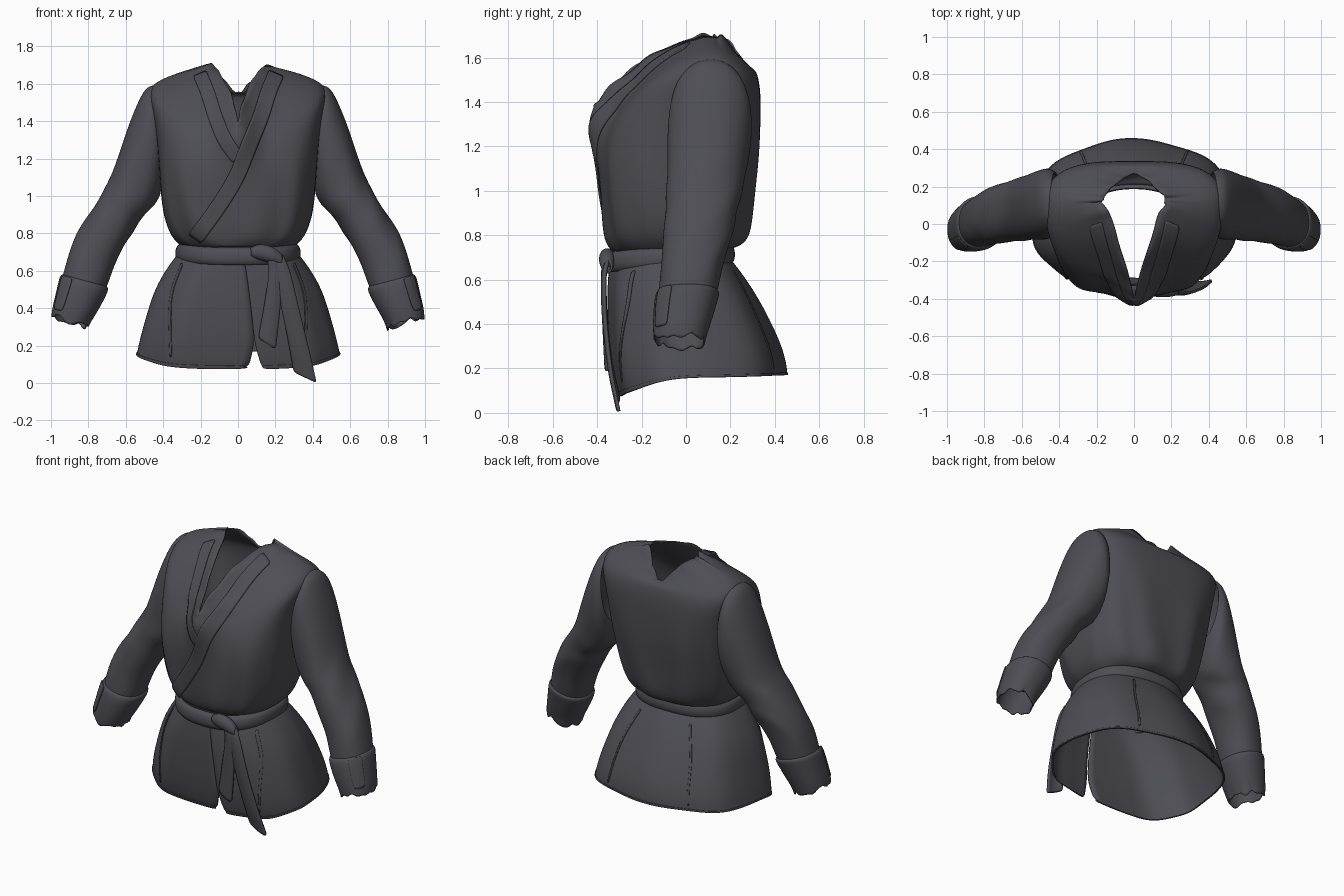
import bpy, bmesh, random
from math import sin, cos, pi, copysign
from mathutils import Vector
from mathutils.bvhtree import BVHTree

random.seed(4)
if "Cube" in bpy.data.objects:
    bpy.data.objects.remove(bpy.data.objects["Cube"])

cloth = bpy.data.materials.new("charcoal cloth")
cloth.use_nodes = True
cloth.diffuse_color = (0.075, 0.075, 0.09, 1)
bsdf = cloth.node_tree.nodes["Principled BSDF"]
bsdf.inputs["Base Color"].default_value = cloth.diffuse_color
bsdf.inputs["Roughness"].default_value = 0.9
SEG = 48


def grid(name, rows, closed, thick=0.008, sub=2):
    """Sheet of quads through rows of points, thickened and smoothed."""
    bm = bmesh.new()
    vr = [[bm.verts.new(p) for p in row] for row in rows]
    n = len(rows[0])
    for a, b in zip(vr, vr[1:]):
        for i in range(n if closed else n - 1):
            j = (i + 1) % n
            bm.faces.new((a[i], a[j], b[j], b[i]))
    bmesh.ops.recalc_face_normals(bm, faces=bm.faces)
    for f in bm.faces:
        f.smooth = True
    me = bpy.data.meshes.new(name)
    bm.to_mesh(me)
    bm.free()
    me.materials.append(cloth)
    ob = bpy.data.objects.new(name, me)
    bpy.context.collection.objects.link(ob)
    m = ob.modifiers.new("smooth", "SUBSURF")
    m.levels = m.render_levels = sub
    m = ob.modifiers.new("thickness", "SOLIDIFY")
    m.thickness, m.offset = thick, 0
    return ob


def spow(v, e):
    return copysign(abs(v) ** e, v)


def body_ring(a, yc, yf, yb, zs, zf, zb, nf, nb, t0=0.0, count=SEG):
    """Cross-section with its own front and back depth, tilt and squareness."""
    pts = []
    for i in range(count):
        t = t0 + 2 * pi * i / SEG
        y, z, e = (yf, zf, 2 / nf) if sin(t) < 0 else (yb, zb, 2 / nb)
        x, s = a * spow(cos(t), e), abs(sin(t)) ** e
        pts.append(Vector((x, yc + (y - yc) * s, zs + (z - zs) * s * s)))
    return pts


def spline(pts, steps=6):
    """Smooth path through a few control points."""
    p = [Vector(q) for q in pts]
    p = [2 * p[0] - p[1]] + p + [2 * p[-1] - p[-2]]
    out = []
    for a, b, c, d in zip(p, p[1:], p[2:], p[3:]):
        for k in range(steps):
            t = k / steps
            out.append(0.5 * (2 * b + (c - a) * t + (2 * a - 5 * b + 4 * c - d) * t * t
                              + (3 * b - a - 3 * c + d) * t ** 3))
    return out + [p[-2]]


# Bodice: waist up over the shoulders to the open wrap neck
bodice = [
    (.30, -.05, -.33, .21, .735, .73, .745, 2.4, 2.3),
    (.355, -.04, -.36, .275, .78, .77, .77, 2.6, 2.3),
    (.395, -.02, -.37, .295, .89, .89, .89, 2.9, 2.5),
    (.41, 0, -.378, .31, 1.02, 1.02, 1.02, 3.2, 2.7),
    (.42, .03, -.38, .33, 1.17, 1.14, 1.17, 3.4, 3),
    (.435, .06, -.36, .335, 1.36, 1.25, 1.36, 3.1, 3.4),
    (.465, .09, -.33, .33, 1.50, 1.32, 1.47, 2.6, 3.4),
    (.485, .10, -.295, .315, 1.59, 1.37, 1.54, 2.1, 2.6),
    (.33, .11, -.28, .29, 1.655, 1.39, 1.55, 1.25, 1.6),
    (.18, .12, -.27, .27, 1.70, 1.40, 1.54, .9, 1.3)]
bulge = [0, 0, 0, 0, .02, .1, .145, .145, .14, .13]
rows = [body_ring(*r) for r in bodice]
for row, b in zip(rows, bulge):  # wrap pouting forward where the lapels cross
    for p in row:
        if p.y < 0:
            p.y -= b * max(0, 1 - abs(p.x) / .12)
for k, row in enumerate(rows[1:5]):
    for i, p in enumerate(row):  # gathers above the belt
        p.y += (0.012 - 0.002 * k) * sin(i * 1.31 + k * 0.5)
for p in rows[-1]:  # frayed neck edge
    p.z += random.uniform(-.02, .02)
    p.x *= random.uniform(.9, 1.05)
body = grid("bodice", rows, True)

# Skirt: flared panel, split at the front hem
skirt_rings = [
    (.31, -.04, -.32, .19, .70, .70, .70, 2.4, 2.2),
    (.35, -.02, -.33, .22, .65, .65, .66, 2.6, 2.2),
    (.39, 0, -.335, .27, .59, .58, .59, 2.8, 2.2),
    (.445, .02, -.338, .33, .49, .48, .49, 3, 2.2),
    (.49, .04, -.33, .40, .34, .31, .35, 3.3, 2.2),
    (.515, .05, -.32, .43, .25, .21, .27, 3.4, 2.2),
    (.53, .05, -.305, .445, .185, .12, .20, 3.4, 2.2),
    (.535, .05, -.29, .445, .16, .075, .17, 3.4, 2.2)]
rows = []
for k, r in enumerate(skirt_rings):
    row = body_ring(*r, t0=-pi / 2 + .05, count=SEG + 1)
    for i, p in enumerate(row[2:-2]):  # soft vertical folds
        fold = 0.009 * sin(i * 0.93) * min(k, 3) / 3
        p += Vector((p.x, p.y, 0)).normalized() * fold
    gap = max(0, .21 - row[0].z) * .28
    row[0].x += gap
    row[-1].x -= gap
    row[0].y -= .014
    row[1].y -= .007
    rows.append(row)
skirt = grid("skirt", rows, False)

# Raised hem edge around the skirt bottom
hem = [[p + Vector((p.x, p.y, 0)).normalized() * .005 for p in row] for row in rows[-2:]]
hem[0] = [a.lerp(b, .6) for a, b in zip(*hem)]
grid("skirt_hem", hem, False, .006)

# Belt: soft band around the waist
belt = [(.305, .74), (.325, .732), (.332, .70), (.33, .67), (.318, .655)]
grid("belt", [body_ring(a, -.045, -.035 - a, a - .115, z, z - .02, z + .02, 2.4, 2.3)
              for a, z in belt], True, .01)


def sleeve_ring(xo, zo, xi, zi, yc, ry, side, n=28):
    """Ring spanning an outer and an inner point of the arm outline."""
    o, i = Vector((xo, yc, zo)), Vector((xi, yc, zi))
    mid, half = (o + i) / 2, (o - i) / 2
    pts = [mid + half * spow(cos(t), .9) + Vector((0, ry * spow(sin(t), .9), 0))
           for t in (2 * pi * k / n for k in range(n))]
    return [Vector((p.x * side, p.y, p.z)) for p in pts]


# Sleeves and cuffs
sleeve = [
    (.445, 1.59, .40, 1.13, .11, .165), (.485, 1.585, .41, 1.07, .11, .182),
    (.525, 1.52, .415, 1.03, .108, .187), (.59, 1.36, .42, 1.00, .10, .183),
    (.655, 1.15, .45, .95, .09, .172), (.70, 1.05, .49, .91, .08, .167),
    (.75, .97, .535, .87, .068, .157), (.805, .885, .565, .80, .062, .157),
    (.86, .80, .61, .74, .047, .147), (.905, .69, .67, .63, .025, .136),
    (.932, .58, .70, .52, .01, .13), (.945, .53, .735, .46, 0, .12)]
cuff = [
    (.925, .575, .705, .515, .01, .125), (.945, .58, .695, .505, .01, .14),
    (.955, .55, .705, .475, 0, .14), (.975, .46, .75, .39, -.015, .13),
    (.99, .40, .785, .335, -.025, .12), (.995, .36, .80, .30, -.03, .112)]
for label, side in (("left", 1), ("right", -1)):
    rows = [sleeve_ring(*r, side) for r in sleeve]
    for k, row in enumerate(rows[4:10]):  # elbow creases
        for i, p in enumerate(row):
            p.z += .012 * sin(i * .9 + k * 2.1)
            p.y += .005 * sin(i * .7 + k * 2.6)
    grid(label + "_sleeve", rows, True)
    rows = [sleeve_ring(*r, side) for r in cuff]
    for p in rows[-1]:  # frayed wrist edge
        p.z += random.uniform(-.025, .02)
    grid(label + "_cuff", rows, True)
    # Buttoned cuff tab on the outer side
    tab = [[row[k] + Vector((.005 * side, -.004, 0)) for k in (26, 25, 24, 23)] for row in rows[1:5]]
    grid(label + "_cuff_tab", tab, False, .006)

# Trim is laid on the evaluated cloth surfaces
deps = bpy.context.evaluated_depsgraph_get()


def trim(name, target, pts, width, lift=.008, face=-1, thick=.012, across=5):
    """Band following a path given in x and z, seen from front or back."""
    tree = BVHTree.FromObject(target, deps)
    path = spline([(x, 0, z) for x, z in pts])
    rows, last = [], 0
    for i, p in enumerate(path):
        d = (path[min(i + 1, len(path) - 1)] - path[max(i - 1, 0)]).normalized()
        side = Vector((-d.z, 0, d.x))
        row = []
        for k in range(across):
            q = p + side * width * (k / (across - 1) - .5)
            hit = tree.ray_cast(Vector((q.x, 2 * face, q.z)), Vector((0, -face, 0)))[0]
            if hit and hit.y * face > -.12:
                last = hit.y
            row.append(Vector((q.x, last + face * lift, q.z)))
        rows.append(row)
    return grid(name, rows, False, thick, 1)


# Wrap lapels crossing over the chest
trim("right_lapel", body, [(-.205, 1.655), (-.165, 1.56), (-.12, 1.42), (-.07, 1.3), (0, 1.2)],
     .075, .004, -1, .006)
trim("left_lapel", body, [(.205, 1.655), (.165, 1.56), (.12, 1.42), (.055, 1.26), (-.01, 1.1),
                          (-.10, .95), (-.23, .77)], .085, .007, -1, .008)

# Panel seams on the skirt and the back
for s in (1, -1):
    trim("skirt_front_seam", skirt, [(.30 * s, .64), (.36 * s, .45), (.36 * s, .14)],
         .012, .005, -1, .004, 3)
    trim("skirt_back_seam", skirt, [(.18 * s, .64), (.25 * s, .45), (.29 * s, .2)],
         .012, .005, 1, .004, 3)


def ribbon(name, pts, width):
    """Hanging cloth strip that widens towards its slanted end."""
    path = spline(pts)
    rows = []
    for i, p in enumerate(path):
        t = i / (len(path) - 1)
        w = width * (.6 + .4 * t)
        rows.append([p + Vector((w * u, -.012 * cos(pi * u), -.06 * u * t))
                     for u in (-.5, -.25, 0, .25, .5)])
    return grid(name, rows, False, .014, 1)


# Belt knot and its two hanging ends
ribbon("belt_end_short", [(.17, -.36, .69), (.20, -.365, .6), (.185, -.36, .42), (.155, -.35, .21)], .09)
ribbon("belt_end_long", [(.20, -.35, .69), (.235, -.365, .6), (.275, -.36, .42),
                         (.325, -.335, .2), (.36, -.30, .03)], .12)
knot = [(.07, .700, .02), (.10, .702, .038), (.15, .695, .044), (.20, .68, .04), (.235, .655, .025)]
grid("belt_knot", [[Vector((x, -.355 + r * .8 * cos(t), z + r * sin(t)))
                    for t in (2 * pi * k / 12 for k in range(12))] for x, z, r in knot], True)
